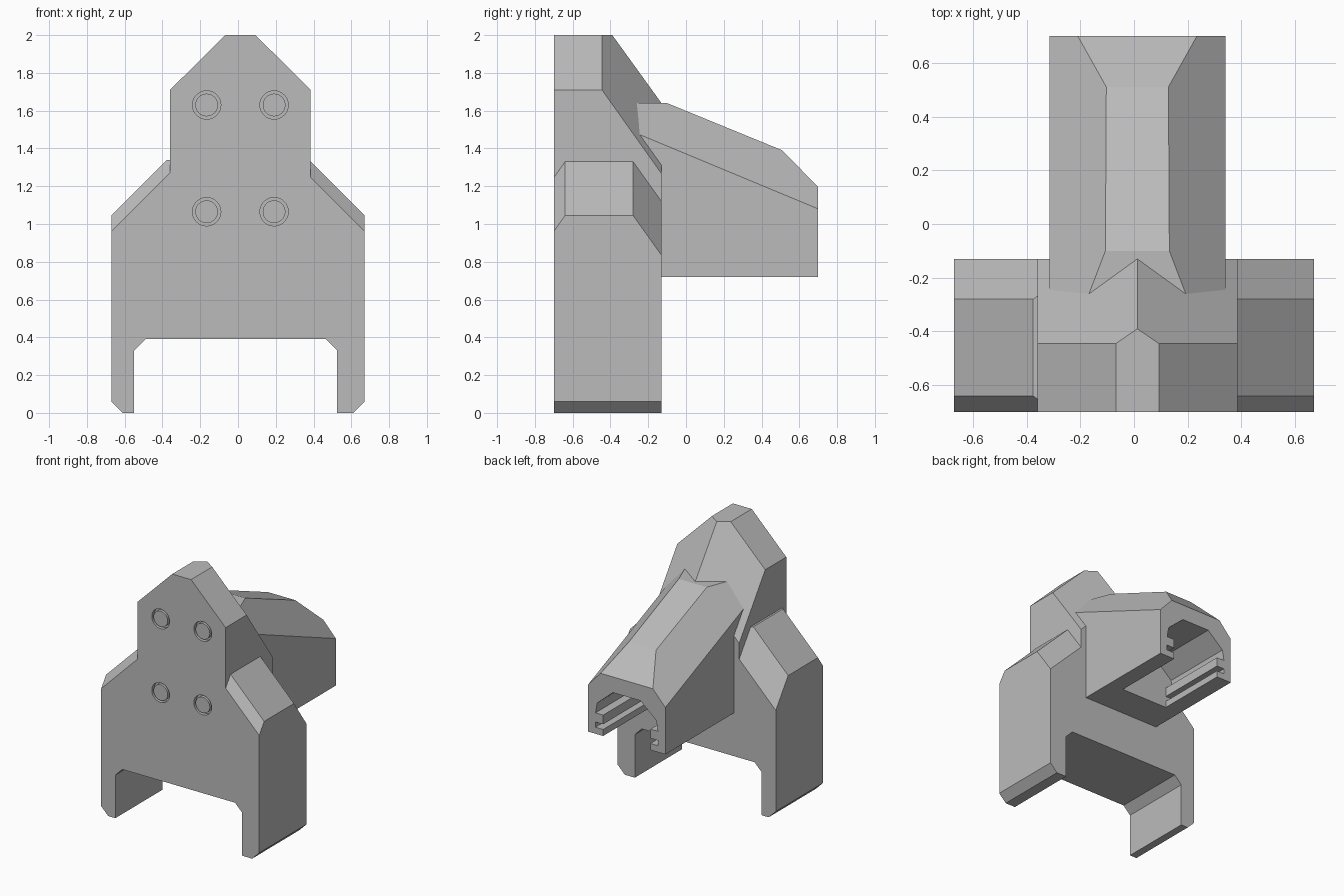
import bpy, bmesh, math
from mathutils import Vector

cube = bpy.data.objects.get("Cube")
if cube:
    bpy.data.objects.remove(cube)

grey = bpy.data.materials.new("plain grey")
grey.use_nodes = True
grey.diffuse_color = (0.5, 0.5, 0.5, 1)
grey.node_tree.nodes["Principled BSDF"].inputs["Base Color"].default_value = (0.5, 0.5, 0.5, 1)

CX = 0.0125               # centre line of the tower and barrel
FRONT, BACK = -0.7, -0.13
SLOPE = 1.4               # fall of the sloping back faces


def finish(bm, name):
    bmesh.ops.recalc_face_normals(bm, faces=bm.faces)
    mesh = bpy.data.meshes.new(name)
    bm.to_mesh(mesh)
    bm.free()
    mesh.materials.append(grey)
    ob = bpy.data.objects.new(name, mesh)
    bpy.context.collection.objects.link(ob)
    return ob


def prism_mesh(outline, y0, y1):
    """Extrude an x-z outline along y."""
    bm = bmesh.new()
    face = bm.faces.new([bm.verts.new((x, y0, z)) for x, z in outline])
    ext = bmesh.ops.extrude_face_region(bm, geom=[face])
    moved = [v for v in ext["geom"] if isinstance(v, bmesh.types.BMVert)]
    bmesh.ops.translate(bm, verts=moved, vec=(0, y1 - y0, 0))
    bmesh.ops.recalc_face_normals(bm, faces=bm.faces)
    return bm


def hull(points, name):
    bm = bmesh.new()
    for p in points:
        bm.verts.new(p)
    bmesh.ops.convex_hull(bm, input=bm.verts)
    bmesh.ops.dissolve_limit(bm, angle_limit=math.radians(1), verts=bm.verts, edges=bm.edges)
    return finish(bm, name)


def combine(ob, other, operation):
    mod = ob.modifiers.new("combine", "BOOLEAN")
    mod.operation, mod.object, mod.solver = operation, other, "EXACT"
    bpy.context.view_layer.objects.active = ob
    bpy.ops.object.modifier_apply(modifier=mod.name)
    bpy.data.objects.remove(other)


def disc(name, x, z, radius, y0, y1):
    ring = [(x + radius * math.cos(i * math.tau / 40), z + radius * math.sin(i * math.tau / 40))
            for i in range(40)]
    return finish(prism_mesh(ring, y0, y1), name)


# Base with two legs and shoulders
base_outline = [(-0.67, 0.06), (-0.61, 0), (-0.55, 0), (-0.55, 0.33), (-0.49, 0.39),
                (0.465, 0.39), (0.525, 0.33), (0.525, 0), (0.61, 0), (0.67, 0.06),
                (0.67, 1.045), (0.375, 1.34), (-0.375, 1.34), (-0.67, 1.045)]
bm = prism_mesh(base_outline, FRONT, BACK)
for side in (-1, 1):
    for y, fall in ((-0.64, -SLOPE), (-0.28, SLOPE)):
        cut = bmesh.ops.bisect_plane(bm, geom=bm.verts[:] + bm.edges[:] + bm.faces[:],
                                     plane_co=(side * 0.375, y, 1.34),
                                     plane_no=Vector((side, fall, 1)), clear_outer=True)
        rim = [e for e in cut["geom_cut"] if isinstance(e, bmesh.types.BMEdge)]
        bmesh.ops.holes_fill(bm, edges=rim, sides=0)
body = finish(bm, "body")

# Tower with a chamfered top and ridged sloping back
points = [(CX, -0.39, 2), (CX, BACK, 1.64)]
for s in (-1, 1):
    wide, top = CX + s * 0.3725, CX + s * 0.08
    points += [(x, y, z) for y in (FRONT, -0.445) for x, z in ((wide, 1.71), (top, 2))]
    points += [(wide, FRONT, 0.6), (wide, BACK, 0.6), (wide, BACK, 1.267)]
combine(body, hull(points, "tower"), "UNION")

# Four round bolts, each in a ring groove
for x in (CX - 0.1785, CX + 0.1785):
    for z in (1.065, 1.63):
        combine(body, disc("bolt_hole", x, z, 0.075, FRONT - 0.05, FRONT + 0.03), "DIFFERENCE")
        disc("bolt", x, z, 0.06, FRONT, FRONT + 0.04)

# Barrel block with sloping top and chamfered shoulders
HALF = 0.3275
points = []
for y, top in ((-0.3, 1.64), (-0.1, 1.64), (0.51, 1.39), (0.7, 1.195)):
    edge = 1.08 + 0.416 * (0.7 - y)
    inset = HALF - (top - edge) / 1.09
    for s in (-1, 1):
        points += [(CX + s * HALF, y, 0.72), (CX + s * HALF, y, edge), (CX + s * inset, y, top)]
barrel = hull(points, "barrel")

# Railed channel, open below and behind
half_channel = [(0.2, 0.68), (0.2, 0.77), (0.265, 0.77), (0.265, 0.81), (0.2, 0.81),
                (0.2, 0.88), (0.265, 0.88), (0.25, 0.96), (0.1175, 1.075)]
channel = [(CX + w, z) for w, z in half_channel] + [(CX - w, z) for w, z in reversed(half_channel)]
combine(barrel, finish(prism_mesh(channel, 0.13, 0.75), "channel"), "DIFFERENCE")
